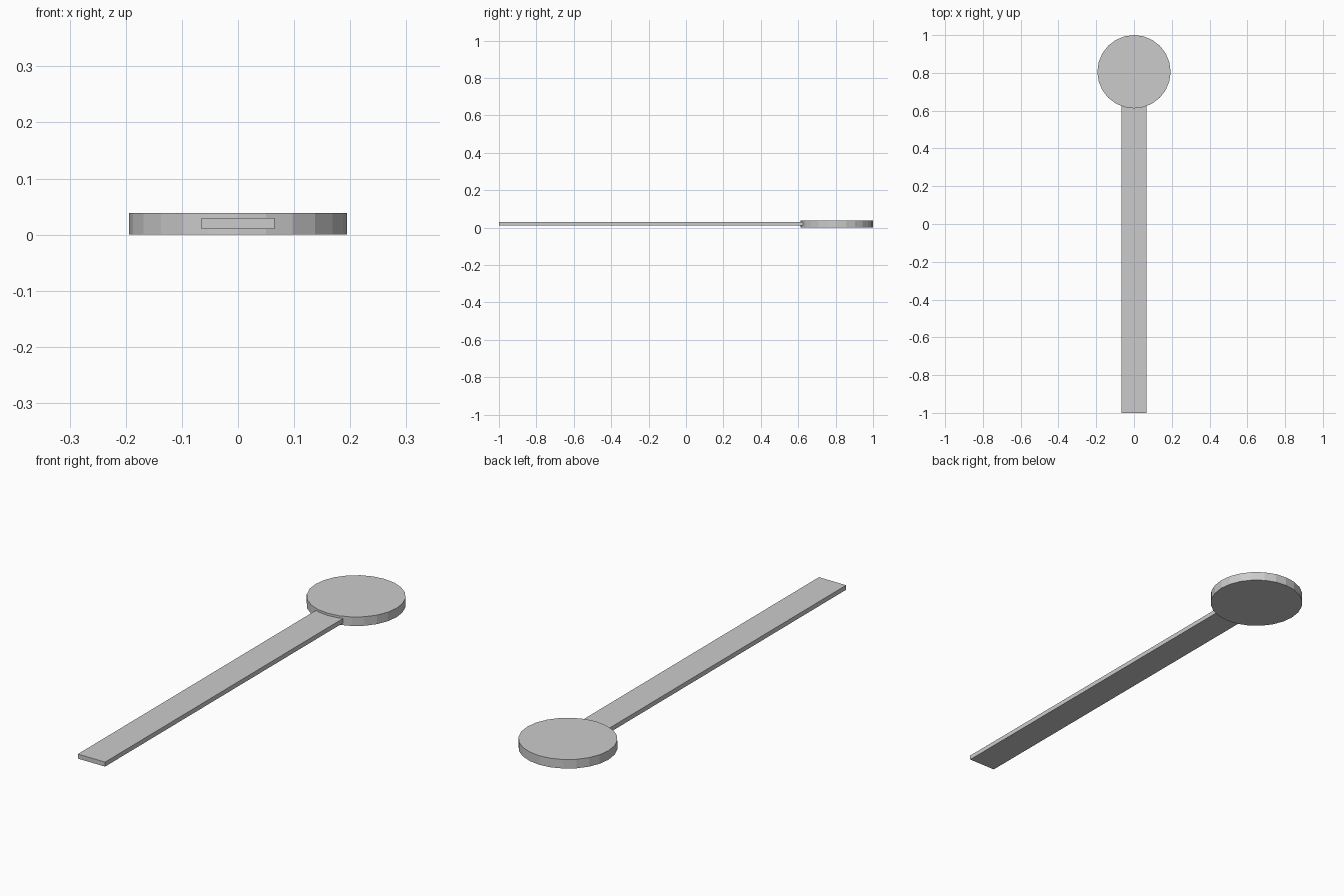
import bpy

if "Cube" in bpy.data.objects:
    bpy.data.objects.remove(bpy.data.objects["Cube"])

DISC_RADIUS = 0.194
DISC_HEIGHT = 0.039
DISC_Y = 1.0 - DISC_RADIUS

# Round flat head, 24 flat sides
bpy.ops.mesh.primitive_cylinder_add(
    vertices=24, radius=DISC_RADIUS, depth=DISC_HEIGHT,
    location=(0, DISC_Y, DISC_HEIGHT / 2))
bpy.context.object.name = "round_head"

# Long thin handle, its end sunk a little into the head
y_start, y_end = -1.0, 0.65
bpy.ops.mesh.primitive_cube_add(
    size=1, location=(0, (y_start + y_end) / 2, DISC_HEIGHT / 2))
handle = bpy.context.object
handle.name = "handle"
handle.scale = (0.13, y_end - y_start, 0.0195)
bpy.ops.object.transform_apply(location=False, rotation=False, scale=True)
